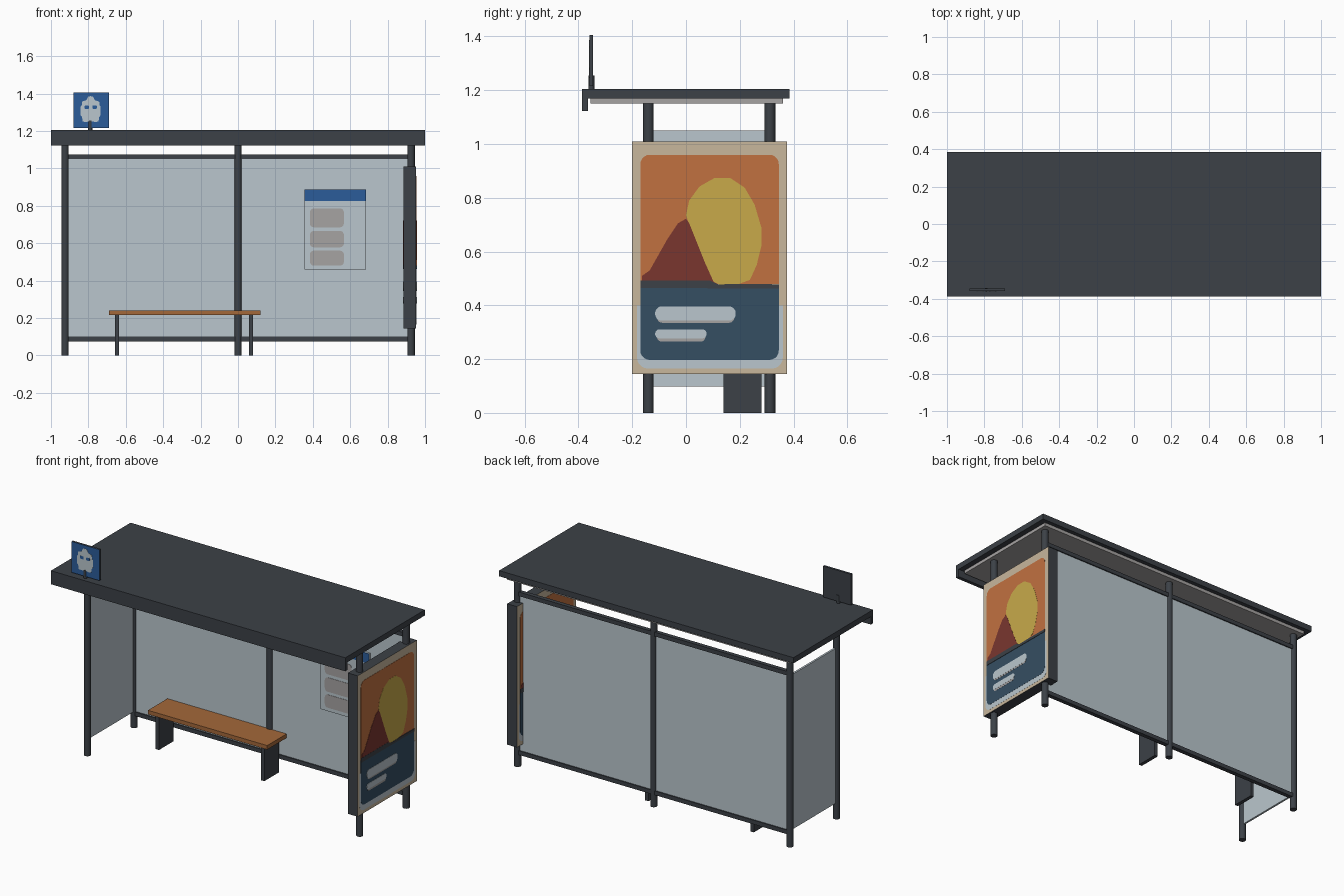
import bpy, bmesh, math
from mathutils import Vector

if "Cube" in bpy.data.objects:
    bpy.data.objects.remove(bpy.data.objects["Cube"])


def material(name, r, g, b):
    lin = [((c / 255 + 0.055) / 1.055) ** 2.4 for c in (r, g, b)]
    m = bpy.data.materials.new(name)
    m.diffuse_color = (*lin, 1)
    m.use_nodes = True
    m.node_tree.nodes["Principled BSDF"].inputs["Base Color"].default_value = m.diffuse_color
    return m


DARK = material("dark metal", 60, 65, 71)
GLASS = material("pale glass", 186, 198, 205)
GREY = material("warm grey", 166, 163, 162)
BLUE = material("sign blue", 43, 92, 154)
WOOD = material("bench wood", 164, 104, 58)
BEIGE = material("poster beige", 200, 183, 156)
ORANGE = material("poster orange", 193, 113, 64)
YELLOW = material("poster yellow", 200, 170, 74)
MAROON = material("poster maroon", 122, 54, 47)
NAVY = material("poster navy", 53, 78, 98)


def finish(bm, name, mat):
    bmesh.ops.recalc_face_normals(bm, faces=bm.faces)
    me = bpy.data.meshes.new(name)
    bm.to_mesh(me)
    bm.free()
    ob = bpy.data.objects.new(name, me)
    bpy.context.collection.objects.link(ob)
    me.materials.append(mat)
    return ob


def box(name, x, y, z, mat):
    """Box from three (min, max) ranges."""
    bm = bmesh.new()
    bmesh.ops.create_cube(bm, size=1)
    for v in bm.verts:
        v.co = Vector([(a + b) / 2 + c * (b - a) for (a, b), c in zip((x, y, z), v.co)])
    return finish(bm, name, mat)


def tube(name, x, y, z0, z1, r, sides=16):
    bm = bmesh.new()
    bmesh.ops.create_cone(bm, cap_ends=True, segments=sides, radius1=r, radius2=r, depth=z1 - z0)
    bmesh.ops.translate(bm, verts=bm.verts, vec=(x, y, (z0 + z1) / 2))
    for f in bm.faces:
        f.smooth = abs(f.normal.z) < 0.5
    for e in bm.edges:
        e.smooth = not any(abs(f.normal.z) > 0.5 for f in e.link_faces)
    return finish(bm, name, DARK)


def plate(name, pts, place, d0, d1, mat):
    """Thin prism: 2D outline placed in space between two depths."""
    bm = bmesh.new()
    rings = [[bm.verts.new(place(u, v, d)) for u, v in pts] for d in (d0, d1)]
    bm.faces.new(rings[0])
    bm.faces.new(rings[1])
    n = len(pts)
    for i in range(n):
        j = (i + 1) % n
        bm.faces.new((rings[0][i], rings[0][j], rings[1][j], rings[1][i]))
    return finish(bm, name, mat)


def rounded(u0, u1, v0, v1, radii):
    """Rounded rectangle; radii for lower left, lower right, upper right, upper left."""
    pts = []
    corners = ((u0, v0, 1, 1, 180), (u1, v0, -1, 1, 270), (u1, v1, -1, -1, 0), (u0, v1, 1, -1, 90))
    for (u, v, su, sv, a0), r in zip(corners, radii):
        if r == 0:
            pts.append((u, v))
            continue
        for k in range(6):
            a = math.radians(a0 + k * 18)
            pts.append((u + su * r + r * math.cos(a), v + sv * r + r * math.sin(a)))
    return pts


# Roof: slab, front fascia and soffit
box("roof_slab", (-1, 1), (-0.385, 0.385), (1.17, 1.205), DARK)
box("roof_front_fascia", (-1, 1), (-0.387, -0.365), (1.122, 1.205), DARK)
box("roof_soffit", (-0.965, 0.965), (-0.355, 0.36), (1.15, 1.171), GREY)

# Posts
BACK, FRONT, SIDE = 0.312, -0.14, 0.925
for x, y, name in ((-SIDE, FRONT, "front_left_post"), (SIDE, FRONT, "front_right_post"),
                   (-SIDE, BACK, "back_left_post"), (0, BACK, "back_middle_post"),
                   (SIDE, BACK, "back_right_post")):
    tube(name, x, y, 0, 1.152, 0.02)

# Back wall: rails and glass for each bay
for side, x in (("left", (-0.91, -0.015)), ("right", (0.015, 0.91))):
    box(f"{side}_bottom_rail", x, (BACK - 0.013, BACK + 0.013), (0.075, 0.1), DARK)
    box(f"{side}_top_rail", x, (BACK - 0.013, BACK + 0.013), (1.05, 1.075), DARK)
    box(f"{side}_back_glass", x, (BACK - 0.006, BACK + 0.006), (0.099, 1.051), GLASS)
box("left_side_glass", (-SIDE - 0.006, -SIDE + 0.006), (-0.125, 0.297), (0.098, 1.05), GLASS)

# Bench
box("bench_seat", (-0.69, 0.12), (0.112, 0.3), (0.215, 0.24), WOOD)
for side, x in (("left", -0.646), ("right", 0.07)):
    box(f"bench_{side}_leg", (x - 0.011, x + 0.011), (0.14, 0.28), (0, 0.216), DARK)


# Timetable on the inside of the back glass
def front_face(y):
    return lambda u, v, d: (u, y - d, v)


box("timetable_board", (0.355, 0.685), (0.294, 0.307), (0.458, 0.885), GLASS)
on_board = front_face(0.294)
plate("timetable_header", rounded(0.355, 0.685, 0.825, 0.886, (0, 0, 0, 0)), on_board, 0, 0.003, BLUE)
for i, (z0, z1) in enumerate(((0.685, 0.785), (0.578, 0.665), (0.48, 0.56))):
    plate(f"timetable_block_{i + 1}", rounded(0.385, 0.566, z0, z1, (0.02,) * 4),
          on_board, 0, 0.002, GREY)

# Roof sign with bus pictogram
SX, SY = -0.785, -0.352
tube("sign_stem", SX - 0.005, SY, 1.2, 1.255, 0.011, 12)
box("sign_board", (SX - 0.095, SX + 0.095), (SY - 0.006, SY + 0.007), (1.216, 1.406), DARK)
on_sign = front_face(SY - 0.006)
plate("sign_face", rounded(SX - 0.095, SX + 0.095, 1.216, 1.406, (0, 0, 0, 0)), on_sign, 0, 0.001, BLUE)
half = [(0.0, 1.386), (0.014, 1.383), (0.022, 1.365), (0.046, 1.357), (0.047, 1.338), (0.054, 1.33),
        (0.054, 1.285), (0.046, 1.275), (0.042, 1.25), (0.024, 1.248), (0.0, 1.252)]
outline = half + [(-u, v) for u, v in half[-2:0:-1]]
plate("sign_bus", [(SX - 0.003 + u, v) for u, v in outline], on_sign, 0.0005, 0.002, GLASS)
for s in (-1, 1):
    c = SX - 0.003 + s * 0.021
    plate("sign_bus_window", rounded(c - 0.012, c + 0.012, 1.318, 1.336, (0.005,) * 4),
          on_sign, 0.001, 0.003, BLUE)

# Poster case: dark box with beige faces on both broad sides
X0, X1, Y0, Y1 = 0.886, 0.953, -0.2, 0.375
case = box("poster_case", (X0, X1), (Y0, Y1), (0.145, 1.01), DARK)
case.data.materials.append(BEIGE)
for p in case.data.polygons:
    if abs(p.normal.x) > 0.5:
        p.material_index = 1

# Poster artwork, in y and z, from the lowest layer up
ball = [(0.0, 0.735), (0.012, 0.79), (0.05, 0.842), (0.105, 0.873), (0.165, 0.873), (0.218, 0.838),
        (0.255, 0.775), (0.28, 0.69), (0.28, 0.62), (0.263, 0.55), (0.238, 0.495),
        (0.185, 0.475), (0.13, 0.475), (0.1, 0.49), (0.05, 0.6)]
art = [
    ("margin", rounded(-0.182, 0.36, 0.165, 0.4, (0.04, 0.04, 0, 0)), GLASS, 1),
    ("sky", rounded(-0.17, 0.345, 0.48, 0.96, (0, 0, 0.035, 0.035)), ORANGE, 2),
    ("lower_field", rounded(-0.17, 0.345, 0.197, 0.475, (0.035, 0.035, 0, 0)), NAVY, 2),
    ("sun", ball, YELLOW, 3),
    ("mountain", [(-0.165, 0.48), (0.106, 0.48), (0.07, 0.56), (0.012, 0.705), (0, 0.722),
                  (-0.03, 0.705), (-0.07, 0.645), (-0.135, 0.53), (-0.163, 0.51)], MAROON, 4),
    ("horizon", [(-0.17, 0.465), (0.345, 0.462), (0.345, 0.478), (0.23, 0.48),
                 (0.12, 0.478), (0.09, 0.492), (-0.17, 0.492)], DARK, 5),
    ("long_bar_shade", rounded(-0.108, 0.18, 0.335, 0.38, (0.02,) * 4), GREY, 3),
    ("long_bar", rounded(-0.115, 0.185, 0.343, 0.396, (0.025,) * 4), GLASS, 4),
    ("short_bar_shade", rounded(-0.108, 0.072, 0.265, 0.3, (0.017,) * 4), GREY, 3),
    ("short_bar", rounded(-0.115, 0.077, 0.277, 0.311, (0.017,) * 4), GLASS, 4),
]
sides = (("outer", lambda u, v, d: (X1 + d, u, v)),
         ("inner", lambda u, v, d: (X0 - d, Y0 + Y1 - u, v)))
for side, place in sides:
    for name, pts, mat, layer in art:
        plate(f"poster_{side}_{name}", pts, place, 0, layer * 0.0007, mat)
